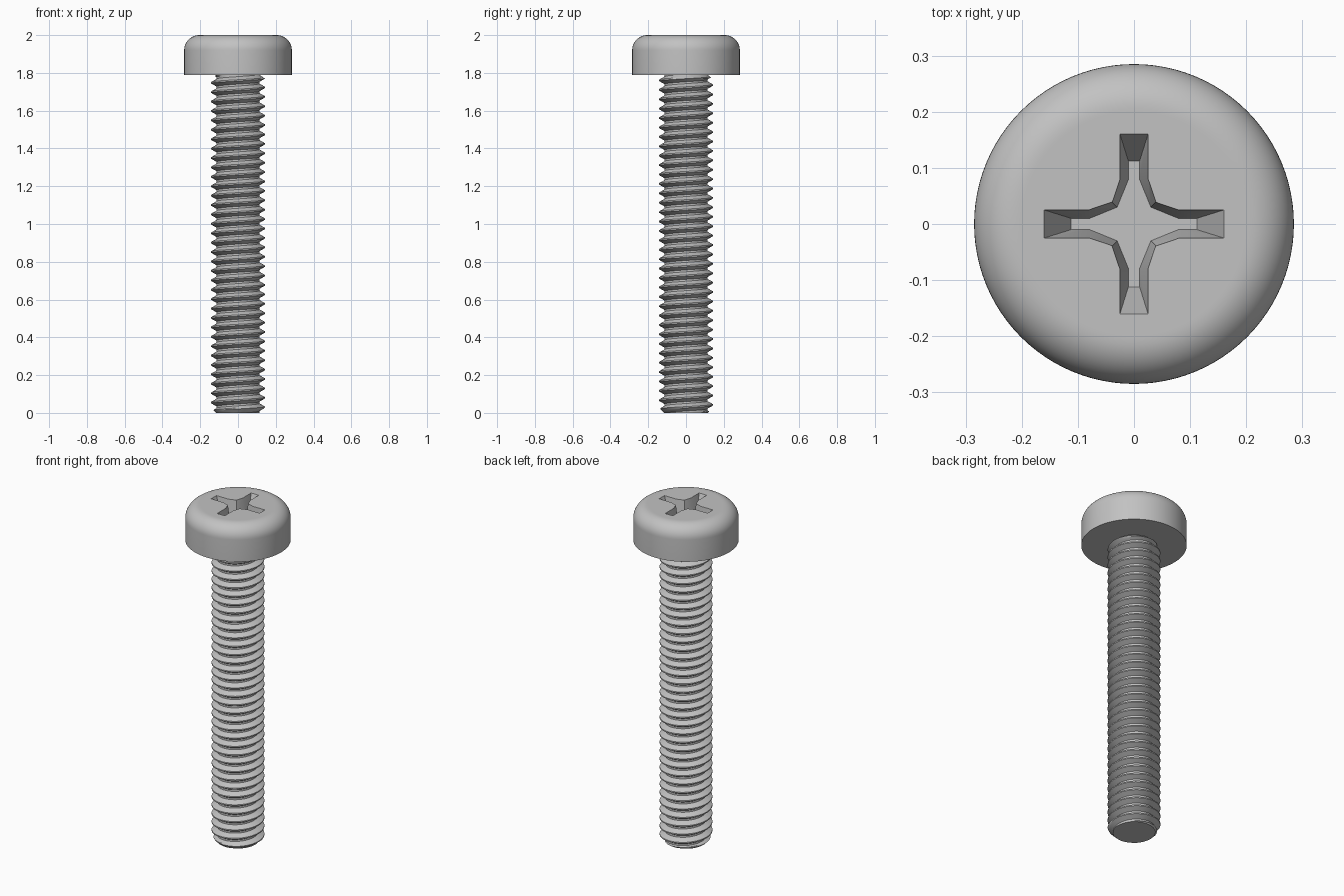
import bpy, bmesh, math

cube = bpy.data.objects.get("Cube")
if cube:
    bpy.data.objects.remove(cube, do_unlink=True)

# Overall dimensions
HEAD_R, HEAD_BASE, TOP, FILLET = 0.285, 1.79, 2.0, 0.08
CREST, ROOT, PITCH = 0.1425, 0.113, 0.0498
RECESS_DEPTH = 0.11

steel = bpy.data.materials.new("grey_steel")
steel.use_nodes = True
steel.diffuse_color = (0.54, 0.54, 0.54, 1)
steel.node_tree.nodes["Principled BSDF"].inputs["Base Color"].default_value = (0.54, 0.54, 0.54, 1)


def make_object(name, bm):
    bmesh.ops.recalc_face_normals(bm, faces=bm.faces[:])
    mesh = bpy.data.meshes.new(name)
    bm.to_mesh(mesh)
    bm.free()
    mesh.materials.append(steel)
    obj = bpy.data.objects.new(name, mesh)
    bpy.context.collection.objects.link(obj)
    return obj


def activate(obj):
    bpy.ops.object.select_all(action='DESELECT')
    obj.select_set(True)
    bpy.context.view_layer.objects.active = obj


def loft(bm, loops):
    """Skin a stack of closed loops and cap both ends."""
    rings = [[bm.verts.new(p) for p in loop] for loop in loops]
    n = len(rings[0])
    for a, b in zip(rings, rings[1:]):
        for i in range(n):
            j = (i + 1) % n
            bm.faces.new((a[i], a[j], b[j], b[i]))
    bm.faces.new(rings[0][::-1])
    bm.faces.new(rings[-1])


def circle(r, z, n=96):
    return [(r * math.cos(math.tau * i / n), r * math.sin(math.tau * i / n), z) for i in range(n)]


# Pan head: straight wall, rounded shoulder, flat top
profile = [(HEAD_R, HEAD_BASE)]
for i in range(13):
    a = math.pi / 2 * i / 12
    profile.append((HEAD_R - FILLET + FILLET * math.cos(a), TOP - FILLET + FILLET * math.sin(a)))
profile.append((HEAD_R - FILLET - 0.006, TOP))
bm = bmesh.new()
loft(bm, [circle(r, z) for r, z in profile])
head = make_object("head", bm)

# Tapered cross recess: one quadrant of its outline, turned four times
rim = [(0.16, 0.025), (0.08, 0.025), (0.039, 0.039), (0.025, 0.08), (0.025, 0.16)]
floor = [(0.112, 0.010), (0.079, 0.010), (0.030, 0.030), (0.010, 0.079), (0.010, 0.112)]


def cross(t):
    quadrant = [(f[0] + (r[0] - f[0]) * t, f[1] + (r[1] - f[1]) * t) for f, r in zip(floor, rim)]
    z = TOP - RECESS_DEPTH * (1 - t)
    points = []
    for k in range(4):
        c, s = round(math.cos(k * math.pi / 2)), round(math.sin(k * math.pi / 2))
        points += [(c * x - s * y, s * x + c * y, z) for x, y in quadrant]
    return points


bm = bmesh.new()
loft(bm, [cross(0), cross(1.2)])
cutter = make_object("recess_cutter", bm)
cutter.hide_render = True
cut = head.modifiers.new("recess", 'BOOLEAN')
cut.operation = 'DIFFERENCE'
cut.solver = 'EXACT'
cut.object = cutter
activate(head)
bpy.ops.object.modifier_apply(modifier=cut.name)
bpy.data.objects.remove(cutter, do_unlink=True)

# Threaded shaft: a right-handed helical sweep of one thread tooth
STEPS = 48
tooth = [(0.0, 0), (0.2, 0), (0.31, 1 / 3), (0.42, 2 / 3), (0.53, 1),
         (0.67, 1), (0.78, 2 / 3), (0.89, 1 / 3), (1.0, 0)]
bm = bmesh.new()
turns = math.ceil(HEAD_BASE / PITCH) + 3
rows = []
for i in range(turns * STEPS + 1):
    a = math.tau * i / STEPS
    row = []
    for phase, height in tooth:
        z = PITCH * (i / STEPS + phase - 2)
        # Thread fades out at the tip and under the head
        limit = max(ROOT, min(ROOT + 0.002 + z, ROOT + 1.5 * (HEAD_BASE - z)))
        r = min(ROOT + (CREST - ROOT) * height, limit)
        row.append(bm.verts.new((r * math.cos(a), r * math.sin(a), z)))
    rows.append(row)
for a, b in zip(rows, rows[1:]):
    for j in range(len(tooth) - 1):
        bm.faces.new((a[j], b[j], b[j + 1], a[j + 1]))
bmesh.ops.remove_doubles(bm, verts=bm.verts[:], dist=0.00002)

# Trim the helix flat at the tip and just inside the head, then cap it
for z, normal in ((0, -1), (HEAD_BASE + 0.01, 1)):
    result = bmesh.ops.bisect_plane(bm, geom=bm.verts[:] + bm.edges[:] + bm.faces[:], dist=0.00001,
                                    plane_co=(0, 0, z), plane_no=(0, 0, normal), clear_outer=True)
    edges = [e for e in result["geom_cut"] if isinstance(e, bmesh.types.BMEdge)]
    bmesh.ops.contextual_create(bm, geom=edges)
shaft = make_object("threaded_shaft", bm)

for obj in (head, shaft):
    activate(obj)
    bpy.ops.object.shade_smooth_by_angle(angle=math.radians(28))
